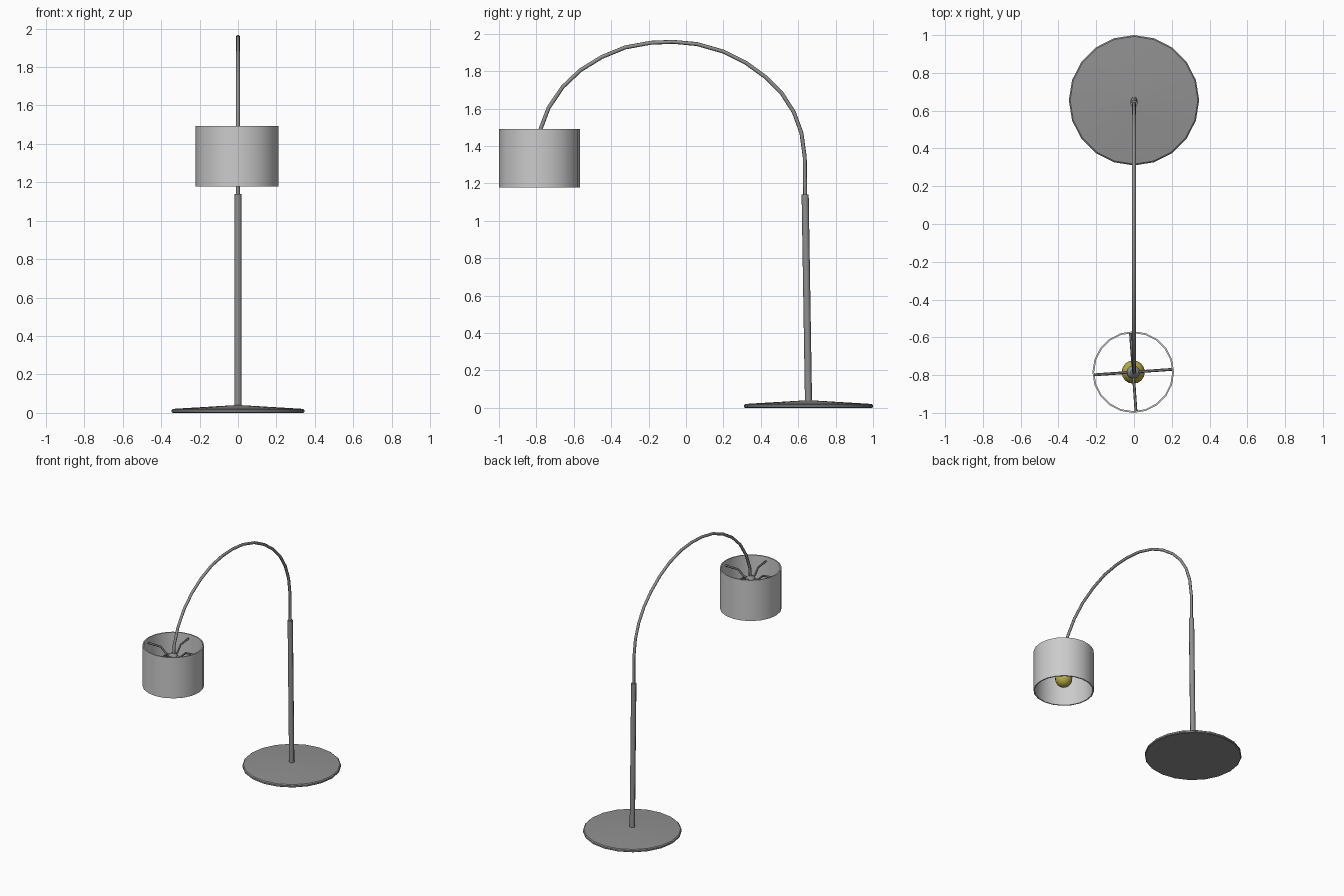
import bpy, math
from mathutils import Vector

if "Cube" in bpy.data.objects:
    bpy.data.objects.remove(bpy.data.objects["Cube"])

BASE = Vector((0, 0.655, 0))
HEAD = Vector((-0.004, -0.784, 0))


def material(name, rgb):
    mat = bpy.data.materials.new(name)
    mat.diffuse_color = (*rgb, 1)
    mat.use_nodes = True
    mat.node_tree.nodes["Principled BSDF"].inputs["Base Color"].default_value = mat.diffuse_color
    return mat


METAL = material("dark_metal", (0.28, 0.28, 0.28))
FABRIC = material("pale_fabric", (0.88, 0.88, 0.88))
YELLOW = material("bulb_yellow", (0.48, 0.42, 0.07))


def finish(obj, mat, angle):
    bpy.ops.object.select_all(action='DESELECT')
    obj.select_set(True)
    bpy.context.view_layer.objects.active = obj
    if obj.type == 'CURVE':
        bpy.ops.object.convert(target='MESH')
        obj = bpy.context.object
    obj.data.materials.clear()
    obj.data.materials.append(mat)
    bpy.ops.object.shade_smooth_by_angle(angle=math.radians(angle))


def lathe(name, profile, centre, sides, mat, closed=False, angle=40):
    """Spin (radius, z) points, listed bottom to top, around a vertical axis."""
    verts = [(r * math.cos(2 * math.pi * k / sides), r * math.sin(2 * math.pi * k / sides), z)
             for r, z in profile for k in range(sides)]
    n = len(profile)
    faces = []
    for i in range(n if closed else n - 1):
        a, b = i * sides, (i + 1) % n * sides
        for k in range(sides):
            j = (k + 1) % sides
            faces.append((a + k, a + j, b + j, b + k))
    if not closed:
        faces.append(tuple(reversed(range(sides))))
        faces.append(tuple(range((n - 1) * sides, n * sides)))
    mesh = bpy.data.meshes.new(name)
    mesh.from_pydata(verts, [], faces)
    obj = bpy.data.objects.new(name, mesh)
    obj.location = centre
    bpy.context.collection.objects.link(obj)
    finish(obj, mat, angle)


def tube(name, points, radius, resolution=2):
    """Round metal bar through a list of points."""
    curve = bpy.data.curves.new(name, 'CURVE')
    curve.dimensions = '3D'
    curve.bevel_depth = radius
    curve.bevel_resolution = resolution
    curve.use_fill_caps = True
    spline = curve.splines.new('POLY')
    spline.points.add(len(points) - 1)
    for p, co in zip(spline.points, points):
        p.co = (*co, 1)
    obj = bpy.data.objects.new(name, curve)
    bpy.context.collection.objects.link(obj)
    finish(obj, METAL, 50)


# Base: thin disc rising to a shallow cone
lathe("base", [(0.34, 0), (0.345, 0.004), (0.345, 0.015), (0.338, 0.021), (0.02, 0.04)],
      BASE, 20, METAL, angle=25)

# Slightly leaning pole
tube("pole", [(0, 0.655, 0.03), (0, 0.637, 1.14)], 0.019)

# Arched arm, ending in the lamp head
arc = [(0.637, 1.12), (0.635, 1.34), (0.617, 1.47), (0.577, 1.58), (0.513, 1.68), (0.43, 1.765),
       (0.32, 1.845), (0.2, 1.905), (0.06, 1.945), (-0.07, 1.957), (-0.19, 1.952), (-0.325, 1.927),
       (-0.45, 1.876), (-0.565, 1.805), (-0.66, 1.715), (-0.735, 1.603), (-0.778, 1.49), (-0.785, 1.41)]
tube("arched_arm", [(0, y, z) for y, z in arc], 0.0105)

# Drum shade with a thin wall
lathe("shade", [(0.216, 1.178), (0.216, 1.492), (0.207, 1.492), (0.207, 1.178)],
      HEAD, 20, FABRIC, closed=True)

# Socket
lathe("socket", [(0.03, 1.33), (0.036, 1.345), (0.036, 1.405), (0.026, 1.42), (0.014, 1.43)],
      HEAD, 12, METAL)

# Four kinked spokes holding the shade
for k in range(4):
    a = math.radians(4 + 90 * k)
    d = Vector((math.cos(a), math.sin(a), 0))
    tube(f"spoke_{k + 1}", [HEAD + d * r + Vector((0, 0, z))
                            for r, z in [(0.02, 1.405), (0.06, 1.412), (0.1, 1.452), (0.21, 1.458)]], 0.0075, 1)

# Yellow bulb
lathe("bulb", [(0.008, 1.212)] +
      [(0.062 * math.sin(t), 1.273 - 0.062 * math.cos(t)) for t in (0.5, 0.9, 1.3, 1.7, 2.1, 2.4)] +
      [(0.028, 1.335)], HEAD, 16, YELLOW)
